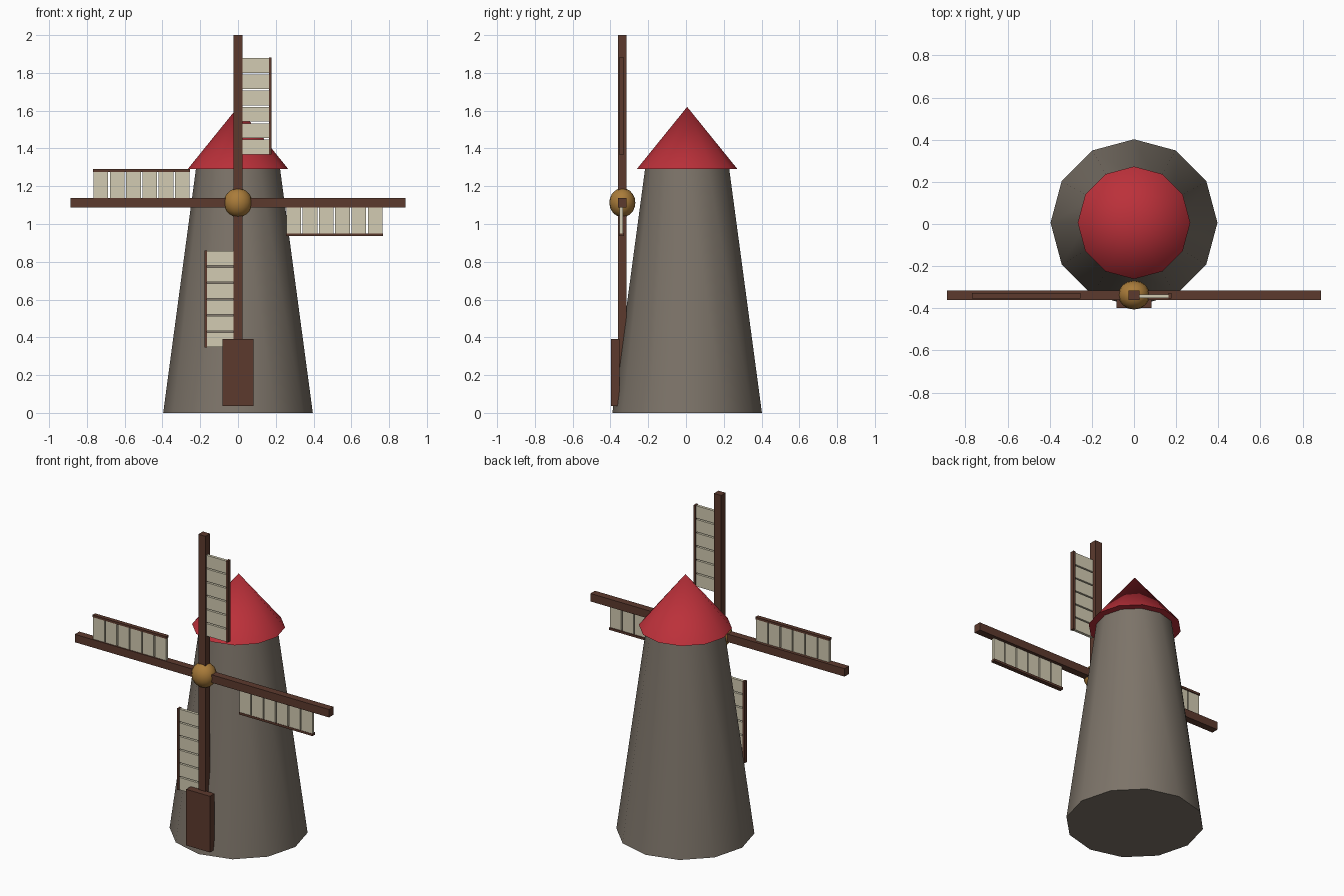
import bpy, bmesh, math
from mathutils import Matrix, Vector

if "Cube" in bpy.data.objects:
    bpy.data.objects.remove(bpy.data.objects["Cube"])


def material(name, rgb):
    m = bpy.data.materials.new(name)
    m.diffuse_color = (*rgb, 1.0)
    m.use_nodes = True
    m.node_tree.nodes["Principled BSDF"].inputs["Base Color"].default_value = m.diffuse_color
    return m


STONE = material("stone_grey", (0.205, 0.175, 0.142))
RED = material("roof_red", (0.50, 0.030, 0.042))
WOOD = material("dark_wood", (0.107, 0.042, 0.027))
CLOTH = material("sail_cream", (0.65, 0.60, 0.445))
GOLD = material("hub_gold", (0.40, 0.200, 0.042))

CY = 0.006                            # tower axis
HUB = Vector((0, -0.337, 1.113))      # sail axis


def finish(name, bm, mat, smooth=False):
    mesh = bpy.data.meshes.new(name)
    bm.to_mesh(mesh)
    bm.free()
    mesh.materials.append(mat)
    obj = bpy.data.objects.new(name, mesh)
    bpy.context.collection.objects.link(obj)
    if smooth:
        bpy.ops.object.select_all(action='DESELECT')
        obj.select_set(True)
        bpy.context.view_layer.objects.active = obj
        bpy.ops.object.shade_smooth_by_angle(angle=math.radians(35))
    return obj


def add_box(bm, lo, hi, matrix=Matrix()):
    lo, hi = Vector(lo), Vector(hi)
    m = matrix @ Matrix.Translation((lo + hi) / 2) @ Matrix.Diagonal((*(hi - lo), 1))
    bmesh.ops.create_cube(bm, size=1, matrix=m)


def cone(name, r1, r2, z1, z2, mat):
    bm = bmesh.new()
    bmesh.ops.create_cone(bm, cap_ends=True, segments=12, radius1=r1, radius2=r2,
                          depth=z2 - z1,
                          matrix=Matrix.Translation((0, CY, (z1 + z2) / 2)))
    finish(name, bm, mat, True)


# Tower and roof
cone("tower", 0.396, 0.223, 0.0, 1.29, STONE)
cone("roof", 0.267, 0.0, 1.29, 1.62, RED)

# Door
bm = bmesh.new()
add_box(bm, (-0.083, -0.398, 0.036), (0.083, -0.352, 0.39))
finish("door", bm, WOOD)

# Hub
bm = bmesh.new()
bmesh.ops.create_uvsphere(bm, u_segments=16, v_segments=10, radius=1,
                          matrix=Matrix.Translation(HUB) @ Matrix.Diagonal((0.075, 0.069, 0.077, 1)))
finish("hub", bm, GOLD, True)

# Four sails, each a quarter turn about the hub
for i, side in enumerate(("top", "right", "bottom", "left")):
    turn = Matrix.Translation(HUB) @ Matrix.Rotation(i * math.pi / 2, 4, 'Y')

    bm = bmesh.new()
    add_box(bm, (-0.025, -0.0225, 0), (0.025, 0.0225, 0.887), turn)
    finish(side + "_arm", bm, WOOD)

    bm = bmesh.new()
    add_box(bm, (0.163, -0.017, 0.254), (0.177, 0.009, 0.768), turn)
    finish(side + "_sail_rail", bm, WOOD)

    bm = bmesh.new()
    for k in range(6):
        z = 0.256 + k * 0.0862
        add_box(bm, (0.02, -0.015, z), (0.165, 0.003, z + 0.078), turn)
    finish(side + "_sail_slats", bm, CLOTH)
